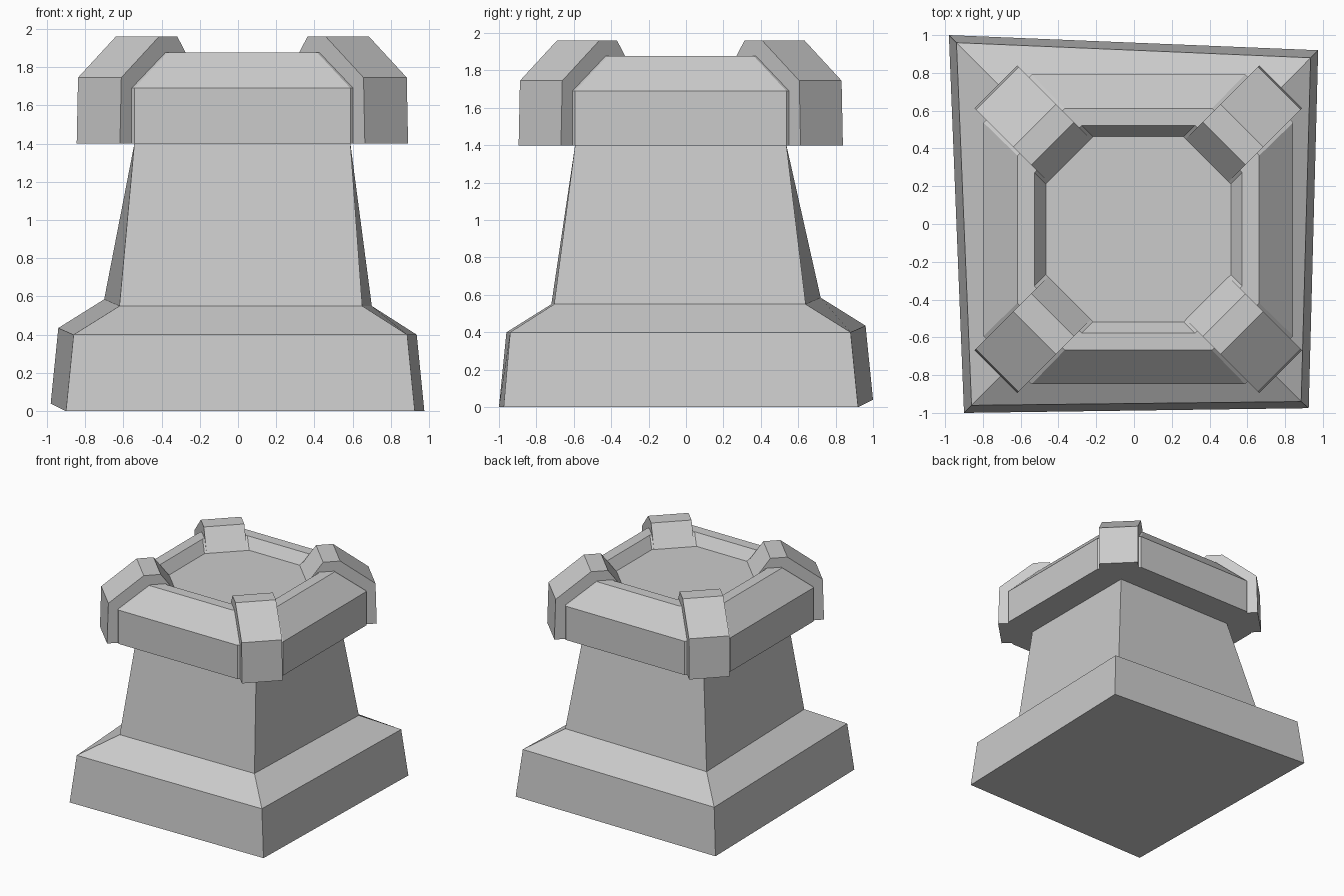
import bpy
import bmesh
from math import radians
from mathutils import Matrix, Vector

cube = bpy.data.objects.get("Cube")
if cube:
    bpy.data.objects.remove(cube, do_unlink=True)

stone = bpy.data.materials.new("grey stone")
stone.use_nodes = True
GREY = (0.6, 0.6, 0.6, 1)
stone.diffuse_color = GREY
stone.node_tree.nodes["Principled BSDF"].inputs["Base Color"].default_value = GREY

AXIS = Vector((0.023, -0.028, 0))  # centre of the tower head


def loft(name, rings, matrix=Matrix()):
    """Skin a stack of equal-length rings and cap both ends."""
    bm = bmesh.new()
    loops = [[bm.verts.new(matrix @ Vector(p)) for p in ring] for ring in rings]
    count = len(loops[0])
    for low, high in zip(loops, loops[1:]):
        for i in range(count):
            j = (i + 1) % count
            bm.faces.new((low[i], low[j], high[j], high[i]))
    bm.faces.new(loops[0][::-1])
    bm.faces.new(loops[-1])
    bmesh.ops.recalc_face_normals(bm, faces=bm.faces)
    mesh = bpy.data.meshes.new(name)
    bm.to_mesh(mesh)
    bm.free()
    mesh.materials.append(stone)
    obj = bpy.data.objects.new(name, mesh)
    bpy.context.collection.objects.link(obj)
    return obj


def octagon(half, flat, z):
    """Square of the given half size with corners cut to the flat half length."""
    pts = [(half, -flat), (half, flat), (flat, half), (-flat, half),
           (-half, flat), (-half, -flat), (-flat, -half), (flat, -half)]
    return [(x, y, z) for x, y in pts]


# Crooked plinth and shaft: front left, front right, back right, back left
loft("plinth_and_shaft", [
    [(-0.90, -1.00, 0), (0.925, -0.975, 0), (0.975, 0.92, 0), (-0.98, 1.00, 0.04)],
    [(-0.86, -0.96, 0.4), (0.885, -0.94, 0.4), (0.935, 0.88, 0.4), (-0.94, 0.96, 0.435)],
    [(-0.62, -0.72, 0.55), (0.65, -0.705, 0.55), (0.70, 0.64, 0.55), (-0.70, 0.72, 0.585)],
    [(-0.542, -0.593, 1.4), (0.588, -0.593, 1.4), (0.588, 0.537, 1.4), (-0.542, 0.537, 1.4)],
])

# Head with sloped shoulder, narrow rim and sunken floor
loft("tower_head", [
    octagon(0.82, 0.565, 1.4),
    octagon(0.82, 0.565, 1.69),
    octagon(0.64, 0.39, 1.877),
    octagon(0.55, 0.30, 1.877),
    octagon(0.49, 0.24, 1.79),
], Matrix.Translation(AXIS))

# Corner blocks: one side profile (radius, height) extruded across the width
profile = [(0.6, 1.4), (1.066, 1.4), (1.056, 1.745), (0.776, 1.96),
           (0.642, 1.96), (0.516, 1.79)]
for k, place in enumerate(("back_left", "back_right", "front_right", "front_left")):
    turn = Matrix.Translation(AXIS) @ Matrix.Rotation(radians(45 + 90 * k), 4, "Z")
    loft(place + "_corner_block",
         [[(r, side * 0.16, z) for r, z in profile] for side in (-1, 1)], turn)
